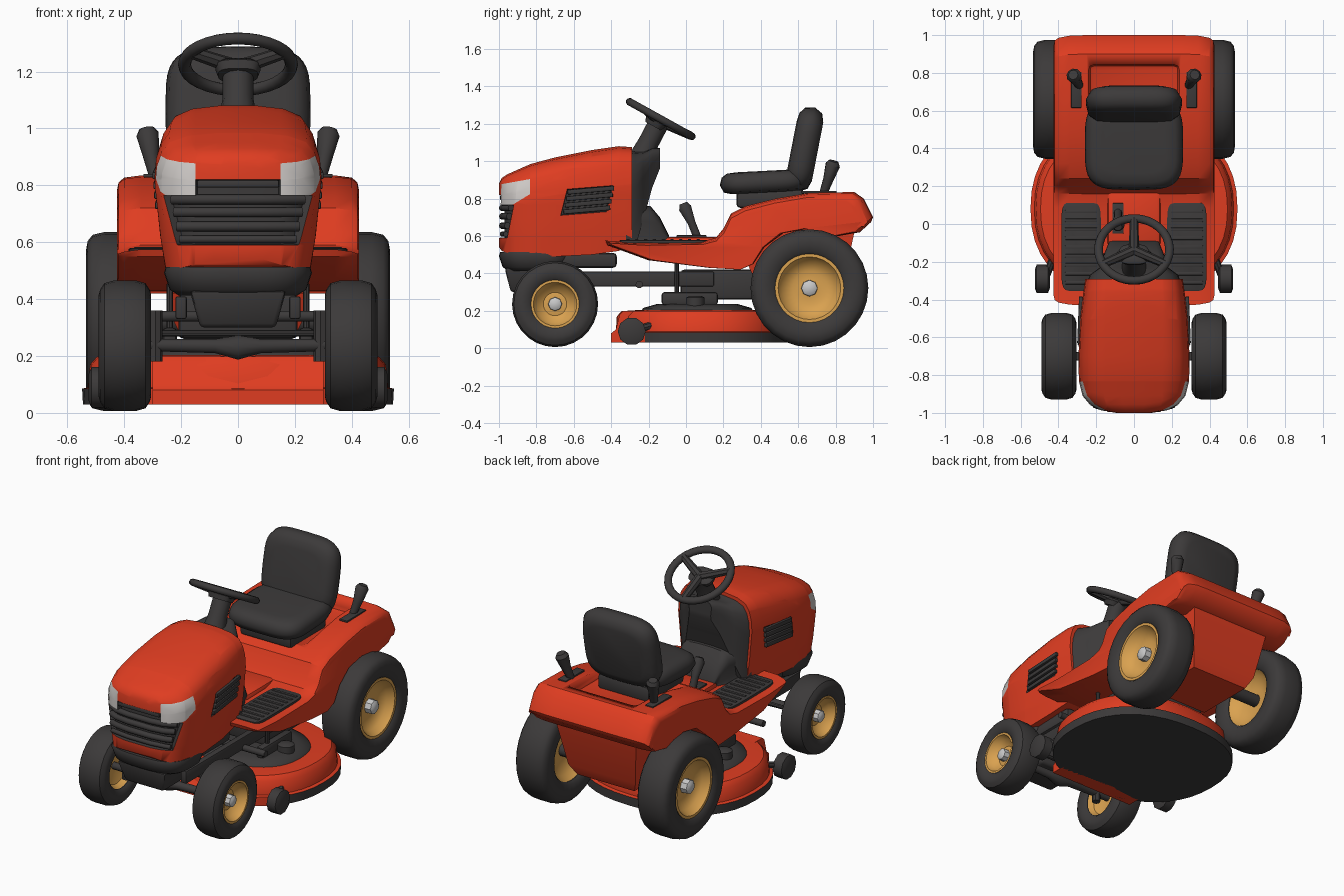
import bpy, bmesh, math
from mathutils import Vector, Euler

if "Cube" in bpy.data.objects:
    bpy.data.objects.remove(bpy.data.objects["Cube"])


def mat(name, c):
    m = bpy.data.materials.new(name)
    m.diffuse_color = (*c, 1)
    m.use_nodes = True
    m.node_tree.nodes["Principled BSDF"].inputs["Base Color"].default_value = m.diffuse_color
    return m


RED = mat("red_paint", (0.74, 0.046, 0.015))
DARK = mat("dark_plastic", (0.045, 0.042, 0.042))
GOLD = mat("yellow_rim", (0.70, 0.36, 0.08))
LAMP = mat("lamp_white", (0.62, 0.59, 0.57))
STEEL = mat("axle_steel", (0.58, 0.58, 0.58))


def finish(name, bm, mats, loc=(0, 0, 0), rot=(0, 0, 0), angle=40):
    bmesh.ops.recalc_face_normals(bm, faces=bm.faces)
    me = bpy.data.meshes.new(name)
    bm.to_mesh(me)
    bm.free()
    ob = bpy.data.objects.new(name, me)
    bpy.context.collection.objects.link(ob)
    for m in mats if isinstance(mats, (list, tuple)) else [mats]:
        me.materials.append(m)
    ob.location, ob.rotation_euler = loc, rot
    bpy.ops.object.select_all(action='DESELECT')
    bpy.context.view_layer.objects.active = ob
    ob.select_set(True)
    bpy.ops.object.shade_smooth_by_angle(angle=math.radians(angle))
    return ob


def loft_bm(rings, caps=True, closed=False):
    bm = bmesh.new()
    vs = [[bm.verts.new(p) for p in r] for r in rings]
    n = len(vs[0])
    for a, b in list(zip(vs, vs[1:])) + ([(vs[-1], vs[0])] if closed else []):
        for i in range(n):
            bm.faces.new((a[i], a[(i + 1) % n], b[(i + 1) % n], b[i]))
    if caps and not closed:
        bm.faces.new(vs[0])
        bm.faces.new(vs[-1])
    bmesh.ops.recalc_face_normals(bm, faces=bm.faces)
    return bm


def box(name, size, loc, m, bevel=0.01, rot=(0, 0, 0), taper=1.0):
    bm = bmesh.new()
    bmesh.ops.create_cube(bm, size=1)
    for v in bm.verts:
        k = taper if v.co.z < 0 else 1
        v.co = Vector((v.co.x * size[0] * k, v.co.y * size[1] * k, v.co.z * size[2]))
    if bevel:
        bmesh.ops.bevel(bm, geom=bm.edges[:], offset=bevel, segments=2, affect='EDGES', profile=0.5)
    return finish(name, bm, m, loc, rot)


def tube(name, pts, r, m, sides=10):
    rings = []
    for i, p in enumerate(pts):
        d = Vector(pts[min(i + 1, len(pts) - 1)]) - Vector(pts[max(i - 1, 0)])
        q = d.to_track_quat('Z', 'Y')
        rr = r[i] if isinstance(r, (list, tuple)) else r
        rings.append([Vector(p) + q @ Vector((rr * math.cos(t * math.tau / sides), rr * math.sin(t * math.tau / sides), 0))
                      for t in range(sides)])
    return finish(name, loft_bm(rings), m)


def oval(hx, hy, z, n, count=40):
    out = []
    for i in range(count):
        c, s = math.cos(i * math.tau / count), math.sin(i * math.tau / count)
        out.append((hx * math.copysign(abs(c) ** (2 / n), c), hy * math.copysign(abs(s) ** (2 / n), s), z))
    return out


def pillow(name, hx, hy, levels, n, m, loc, rot=(0, 0, 0)):
    """Rounded slab: levels are (height, inset)."""
    return finish(name, loft_bm([oval(hx - i, hy - i, z, n) for z, i in levels]), m, loc, rot, 50)


def revolve(name, prof, loc, m, side=1, seg=28, closed=False):
    """Spin an (x, radius) profile around the x axis."""
    rings = [[(side * x, r * math.cos(t * math.tau / seg), r * math.sin(t * math.tau / seg)) for t in range(seg)]
             for x, r in prof]
    return finish(name, loft_bm(rings, closed=closed), m, loc)


# Hood: sections along y, cut so that grille, lamps and vents get clean borders
def section(y, hw, zb, zt, low=0.86):
    h = zt - zb
    half = [(low * hw, zb), (0.93 * hw, zb + 0.25 * h), (hw, zb + 0.62 * h), (0.98 * hw, zb + 0.76 * h),
            (0.92 * hw, zt - 0.14 * h), (0.82 * hw, zt - 0.065 * h), (0.6 * hw, zt - 0.02 * h), (0.25 * hw, zt)]
    return [(x, y, z) for x, z in half] + [(-x, y, z) for x, z in reversed(half)]


bm = loft_bm([section(*s) for s in [
    (-1.0, 0.10, 0.54, 0.88), (-0.985, 0.18, 0.52, 0.91), (-0.955, 0.235, 0.51, 0.93), (-0.91, 0.272, 0.50, 0.95),
    (-0.83, 0.292, 0.49, 0.985), (-0.70, 0.294, 0.49, 1.02), (-0.5, 0.285, 0.50, 1.06), (-0.36, 0.268, 0.52, 1.08),
    (-0.29, 0.258, 0.55, 1.075)]])
SL, SV = Vector((0, -0.08, 1)), Vector((0, 1, -0.25))
V0, V1 = Vector((0, -0.67, 0.71)), Vector((0, -0.39, 0.87))
LC, LN = Vector((0, -0.93, 0.765)), Vector((0, -0.055, 0.09))    # lower outer lamp edge
LT, LTN = Vector((0, -0.97, 0.88)), Vector((0, -0.025, 0.14))    # upper lamp edge
GC, GN = Vector((0, -0.92, 0.77)), Vector((0, 1, -0.2))          # grille side edge
cuts = [((0, 0, z), (0, 0, 1)) for z in (0.59, 0.765, 0.82)]
cuts += [((x, 0, 0), (1, 0, 0)) for x in (-0.15, 0.15)] + [((0, -0.835, 0), (0, 1, 0))]
cuts += [(V0, SL), (V1, SL), (V0, SV), (V1, SV), (LC, LN), (LT, LTN), (GC, GN)]
for co, no in cuts:
    bmesh.ops.bisect_plane(bm, geom=bm.verts[:] + bm.edges[:] + bm.faces[:], plane_co=co, plane_no=no)
grille, vents = [], []
for f in bm.faces:
    c = f.calc_center_median()
    if c.y < -0.835 and abs(c.x) > 0.15 and c.z > 0.765 and (c - LC).dot(LN) > 0 > (c - LT).dot(LTN):
        f.material_index = 2
    elif (c - GC).dot(GN) < 0 and 0.59 < c.z < 0.82 and (abs(c.x) < 0.15 or c.z < 0.765):
        grille.append(f)
    elif abs(c.x) > 0.2 and all((c - V0).dot(n) > 0 > (c - V1).dot(n) for n in (SL, SV)):
        vents.append(f)
for faces, deep in ((grille, 0.03), (vents, 0.012)):
    for f in faces:
        f.material_index = 1
    r = bmesh.ops.inset_region(bm, faces=faces, thickness=0.003, depth=-deep, use_even_offset=True)
    for f in r['faces']:
        f.material_index = 1
finish("hood", bm, [RED, DARK, LAMP])
for z, w, t in ((0.61, 0.205, 0.014), (0.655, 0.213, 0.018), (0.705, 0.222, 0.018), (0.75, 0.23, 0.018)):
    y = -0.945 + 0.2 * (z - 0.75)
    tube("grille_bar", [(-w, y + 0.01, z), (-0.165, -0.97, z), (-0.08, -0.982, z), (0.08, -0.982, z), (0.165, -0.97, z),
                        (w, y + 0.01, z)], t, DARK)
box("grille_upper_bar", (0.29, 0.05, 0.026), (0, -0.97, 0.805), DARK, 0.006)
for s in (-1, 1):
    for k in range(4):
        box("side_vent_slat", (0.02, 0.25, 0.025), (s * (0.277 + 0.003 * k), -0.53 + 0.007 * k, 0.74 + 0.035 * k), DARK,
            0.004, (math.radians(5), 0, s * 0.04))

# Dash cowl, tunnel and steering
finish("dash_cowl", loft_bm([section(*s, low=0.95) for s in [
    (-0.32, 0.25, 0.54, 1.06), (-0.27, 0.235, 0.54, 1.05), (-0.23, 0.18, 0.68, 1.05),
    (-0.18, 0.12, 0.86, 1.07), (-0.14, 0.08, 0.96, 1.07)]]), DARK)
finish("dash_base", loft_bm([section(*s, low=1.1) for s in [
    (-0.32, 0.20, 0.54, 0.77), (-0.19, 0.17, 0.54, 0.76), (-0.14, 0.15, 0.54, 0.70), (-0.09, 0.13, 0.54, 0.60)]]), DARK)
tube("steering_column", [(0, -0.24, 1.0), (0, -0.20, 1.10), (0, -0.145, 1.205)], [0.075, 0.055, 0.055], DARK, 12)
TILT = Euler((math.radians(-29), 0, 0))
WC = Vector((0, -0.135, 1.225))
rim = [[((0.188 + 0.023 * math.cos(b)) * math.cos(a), (0.188 + 0.023 * math.cos(b)) * math.sin(a), 0.021 * math.sin(b))
        for b in [j * math.tau / 10 for j in range(10)]] for a in [i * math.tau / 32 for i in range(32)]]
finish("steering_wheel_rim", loft_bm(rim, closed=True), DARK, WC, TILT)
pillow("steering_hub", 0.08, 0.06, [(-0.03, 0.01), (0, 0), (0.015, 0.015)], 3, DARK, WC - Vector((0, 0.025, 0.012)), TILT)
for a in (90, 208, 332):
    d = Vector((math.cos(math.radians(a)), math.sin(math.radians(a)), 0))
    d.rotate(TILT)
    tube("steering_spoke", [WC - Vector((0, 0.005, 0.012)), WC + d * 0.185], [0.028, 0.022], DARK, 8)

# Fenders and running boards: one side profile lofted across x, rounded at the ends
top = [(-0.43, 0.575), (-0.25, 0.565), (0.08, 0.57), (0.16, 0.59), (0.20, 0.64), (0.24, 0.72), (0.32, 0.76), (0.48, 0.80),
       (0.66, 0.83), (0.90, 0.835), (0.95, 0.80), (1.0, 0.70)]
low = [(0.99, 0.675), (0.93, 0.62), (0.82, 0.60), (0.66, 0.64), (0.52, 0.615), (0.42, 0.54), (0.36, 0.45), (0.29, 0.42),
       (0.12, 0.43), (-0.2, 0.47), (-0.42, 0.55)]
rings = []
for x, k, dz in [(-0.425, 0.93, 0.05), (-0.42, 0.96, 0.025), (-0.40, 0.98, 0.008), (-0.34, 0.996, 0), (-0.25, 1, 0)]:
    rings.append([(x, 0.28 + (y - 0.28) * k, z - min(dz, 0.015 if y < 0.18 else 1)) for y, z in top]
                 + [(x, 0.28 + (y - 0.28) * k, z) for y, z in low])
rings += [[(-x, y, z) for x, y, z in r] for r in reversed(rings)]
body = finish("fender_body", loft_bm(rings), RED, angle=35)
cut = box("seat_well_cutter", (0.48, 0.54, 0.2), (0, 0.575, 0.86), RED, 0.03)
cut.hide_render = True
cut.hide_viewport = True
mod = body.modifiers.new("seat_well", 'BOOLEAN')
mod.object, mod.solver = cut, 'EXACT'
finish("rear_housing", loft_bm([[(sx * hx, y, z) for sx, y in ((-1, y0), (1, y0), (1, y1), (-1, y1))] for z, hx, y0, y1 in [
    (0.27, 0.20, 0.42, 0.80), (0.34, 0.235, 0.38, 0.84), (0.62, 0.28, 0.25, 0.90), (0.70, 0.29, 0.25, 0.92)]]), RED)
for s in (-1, 1):
    pillow("foot_pad", 0.105, 0.235, [(-0.01, 0), (0.004, 0), (0.007, 0.005)], 7, DARK, (s * 0.28, -0.12, 0.572))
    for k in range(9):
        box("foot_pad_rib", (0.17, 0.018, 0.008), (s * 0.28, -0.31 + 0.047 * k, 0.579), DARK, 0.003)
    # Fender levers
    box("lever_slot", (0.055, 0.19, 0.012), (s * 0.305, 0.71, 0.834), DARK, 0.003)
    tube("fender_lever", [(s * 0.29, 0.735, 0.83), (s * 0.305, 0.76, 0.90), (s * 0.318, 0.785, 0.98), (s * 0.322, 0.79, 1.0)],
         [0.022, 0.028, 0.04, 0.026], DARK)
box("centre_tunnel", (0.28, 0.32, 0.06), (0, 0.04, 0.565), RED, 0.02)
tube("gear_lever", [(-0.085, 0.07, 0.57), (-0.085, 0.03, 0.67), (-0.085, -0.005, 0.75), (-0.085, -0.015, 0.775)],
     [0.022, 0.022, 0.036, 0.022], DARK)
box("gear_slot", (0.06, 0.16, 0.012), (-0.085, 0.03, 0.598), DARK, 0.003)

# Seat
pillow("seat_cushion", 0.26, 0.24, [(-0.06, 0.06), (-0.05, 0.02), (-0.01, 0), (0.03, 0.012), (0.05, 0.04), (0.055, 0.09)],
       4, DARK, (0, 0.42, 0.893), (math.radians(3), 0, 0))
pillow("seat_back", 0.255, 0.23, [(-0.075, 0.07), (-0.06, 0.025), (-0.015, 0), (0.035, 0.012), (0.06, 0.045), (0.066, 0.09)],
       4, DARK, (0, 0.63, 1.065), (math.radians(79), 0, 0))
box("seat_mount", (0.36, 0.36, 0.10), (0, 0.45, 0.80), DARK, 0.02)

# Wheels
for s in (-1, 1):
    for name, y, r, rr, nut, x0, x1 in [("front", -0.70, 0.23, 0.125, 0.038, 0.305, 0.49),
                                        ("rear", 0.66, 0.315, 0.18, 0.045, 0.315, 0.535)]:
        w, c = (x1 - x0) / 2, (s * (x0 + x1) / 2, y, r + 0.006)
        half = [(0.78, rr), (0.93, rr + 0.015), (1.0, (rr + r) / 2), (0.94, r - 0.032), (0.78, r - 0.01), (0.4, r)]
        prof = [(k * w, q) for k, q in half] + [(-k * w, q) for k, q in reversed(half)]
        revolve(name + "_tyre", prof, c, DARK, s, closed=True)
        revolve(name + "_rim", [(-0.2 * w, rr * 0.4), (-0.4 * w, rr * 0.85), (-0.8 * w, rr + 0.004), (0.84 * w, rr + 0.004),
                                (0.84 * w, rr * 0.93), (0.45 * w, rr * 0.8), (0.2 * w, rr * 0.5), (0.25 * w, rr * 0.25)],
                c, GOLD, s)
        revolve(name + "_axle_nut", [(0.15 * w, nut), (0.62 * w, nut * 0.95), (0.72 * w, nut * 0.6)], c, STEEL, s, 8)
    revolve("deck_roller", [(-0.04, 0.05), (-0.03, 0.075), (0.03, 0.075), (0.04, 0.05)], (s * 0.485, -0.29, 0.09), DARK, s, 10)
    tube("roller_arm", [(s * 0.47, -0.29, 0.09), (s * 0.42, -0.16, 0.13)], 0.02, DARK, 8)
    # Frame rails and brackets
    box("frame_rail", (0.04, 0.98, 0.08), (s * 0.20, -0.34, 0.37), DARK, 0.008)
    box("deck_hanger", (0.05, 0.30, 0.07), (s * 0.24, 0.02, 0.265), DARK, 0.015)
    tube("hanger_link", [(s * 0.24, -0.05, 0.26), (s * 0.24, -0.05, 0.46)], 0.012, DARK, 8)
    tube("steering_knuckle", [(s * 0.29, -0.70, 0.18), (s * 0.29, -0.70, 0.36)], 0.025, DARK, 8)
tube("rear_axle", [(-0.40, 0.66, 0.32), (0.40, 0.66, 0.32)], 0.04, DARK)
tube("front_axle", [(-0.38, -0.70, 0.24), (-0.08, -0.70, 0.235), (0, -0.70, 0.23), (0.08, -0.70, 0.235), (0.38, -0.70, 0.24)],
     [0.022, 0.026, 0.045, 0.026, 0.022], DARK)
tube("cross_bar", [(-0.37, -0.25, 0.34), (0.37, -0.25, 0.34)], 0.02, DARK)
tube("tie_rod", [(-0.28, -0.60, 0.28), (0.28, -0.60, 0.28)], 0.012, DARK, 8)

# Chassis, bumper and transmission
pillow("front_bumper", 0.26, 0.20, [(-0.05, 0.05), (-0.03, 0.02), (0.03, 0), (0.05, 0.006)], 3, DARK, (0, -0.80, 0.463))
box("bumper_base", (0.34, 0.30, 0.13), (0, -0.82, 0.365), DARK, 0.015, taper=0.78)
box("engine_tray", (0.42, 0.50, 0.08), (0, -0.62, 0.47), DARK, 0.02)
box("transmission", (0.42, 0.42, 0.16), (0, 0.18, 0.34), DARK, 0.02)

# Mower deck with dark skirt and underside, red front wall and a top cover
bm = loft_bm([oval(hx, hy, z, 2.3) for hx, hy, z in [
    (0.545, 0.475, 0.03), (0.548, 0.475, 0.085), (0.528, 0.455, 0.09), (0.52, 0.45, 0.17), (0.495, 0.425, 0.198), (0.42, 0.35, 0.203)]])
for f in bm.faces:
    c = f.calc_center_median()
    f.material_index = int(c.z < 0.031 or (c.z < 0.086 and c.y > -0.31))
finish("mower_deck", bm, [RED, DARK], (0, 0.08, 0))
wall = [(-0.40, 0.03), (-0.40, 0.08), (-0.375, 0.10), (-0.355, 0.18), (-0.335, 0.2), (-0.25, 0.2), (-0.25, 0.03)]
finish("deck_front_wall", loft_bm([[(x, y, z) for y, z in wall] for x in (-0.30, 0.30)]), RED)
pillow("deck_cover", 0.40, 0.30, [(0.195, 0), (0.215, 0.01), (0.235, 0.08)], 2.4, DARK, (0, 0.06, 0))
for s in (-1, 1):
    tube("spindle_cap", [(s * 0.30, 0.05, 0.21), (s * 0.30, 0.05, 0.27), (s * 0.30, 0.05, 0.28)], [0.05, 0.05, 0.03], DARK, 12)
